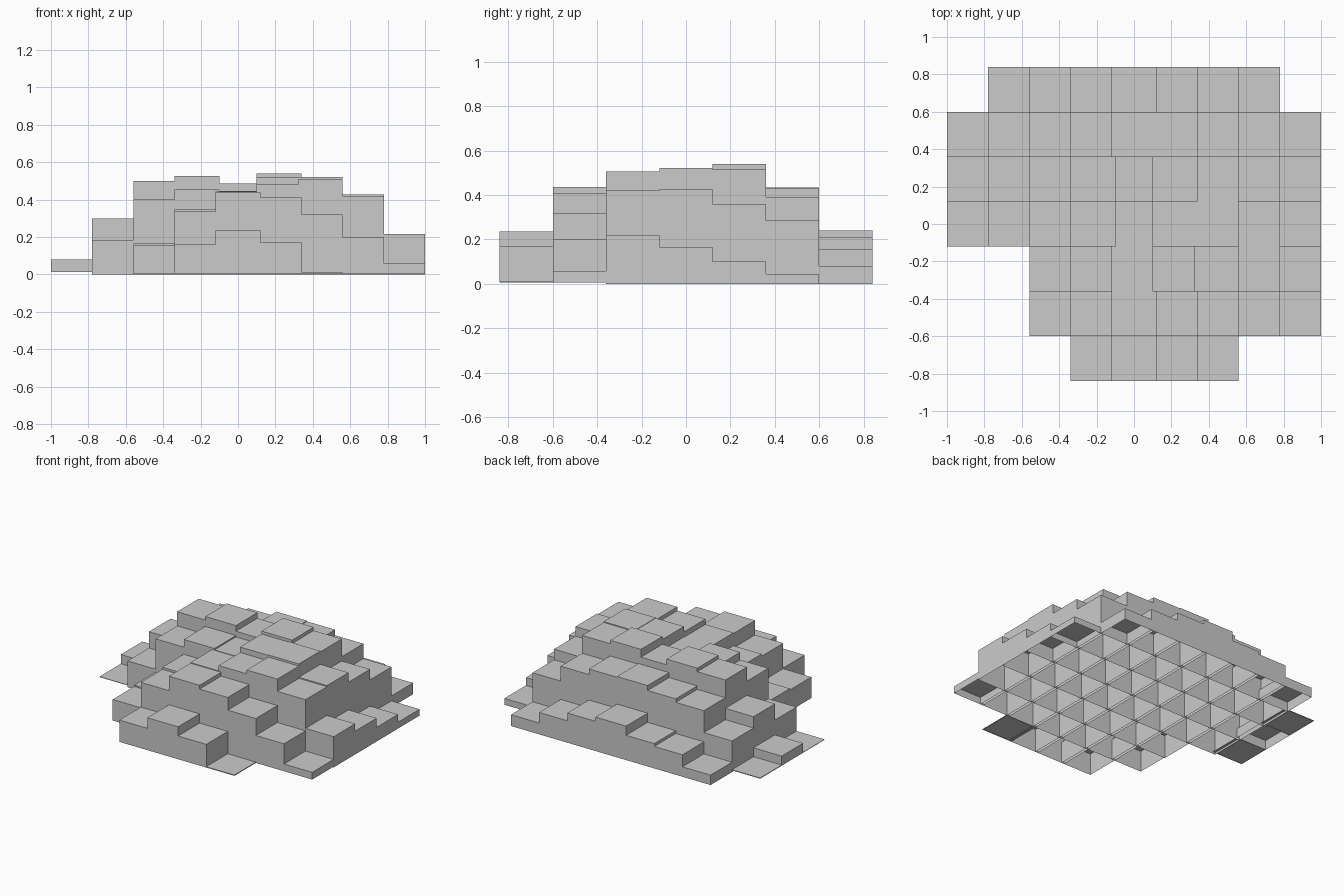
import bpy, bmesh

if "Cube" in bpy.data.objects:
    bpy.data.objects.remove(bpy.data.objects["Cube"])

# Stepped mound: open-bottomed square caps, 0.24 wide, overlapping slightly in x
SIZE, PITCH_X, PITCH_Y = 0.24, 0.22, 0.24

# Per row (front to back): first column index, then cap heights left to right
ROWS = {
    -3: (-1, [0.16, 0.235, 0.17, 0.012]),
    -2: (-2, [0.155, 0.335, 0.437, 0.41, 0.32, 0.20, 0.057]),
    -1: (-2, [0.165, 0.35, 0.442, 0.48, 0.507, 0.42, 0.217]),
    0: (-4, [0.015, 0.185, 0.40, 0.455, 0.445, 0.519, 0.522, 0.428, 0.165]),
    1: (-4, [0.08, 0.30, 0.50, 0.525, 0.485, 0.54, 0.516, 0.36, 0.10]),
    2: (-4, [0.017, 0.22, 0.375, 0.40, 0.435, 0.43, 0.39, 0.285, 0.045]),
    3: (-3, [0.07, 0.155, 0.175, 0.24, 0.21, 0.155, 0.08]),
}


def add_cap(bm, x, y, bottom, top):
    """One box without its underside."""
    r = SIZE / 2
    ring = [(x - r, y - r), (x + r, y - r), (x + r, y + r), (x - r, y + r)]
    lo = [bm.verts.new((px, py, bottom)) for px, py in ring]
    hi = [bm.verts.new((px, py, top)) for px, py in ring]
    bm.faces.new(hi)
    for i in range(4):
        k = (i + 1) % 4
        bm.faces.new((lo[i], lo[k], hi[k], hi[i]))


names = ["front_edge_row", "front_row", "front_middle_row", "middle_row",
         "back_middle_row", "back_row", "back_edge_row"]

# One object per row of caps
for name, (j, (first, heights)) in zip(names, ROWS.items()):
    bm = bmesh.new()
    for n, top in enumerate(heights):
        c = first + n
        # the rim sits a touch higher at the left and front
        bottom = 0.012 if c == -4 else 0.006 if j <= -2 else 0.0
        add_cap(bm, c * PITCH_X, j * PITCH_Y, bottom, top)
    mesh = bpy.data.meshes.new(name)
    bm.to_mesh(mesh)
    bm.free()
    bpy.context.collection.objects.link(bpy.data.objects.new(name, mesh))
    # centre x: columns -4..4 span -1..1
